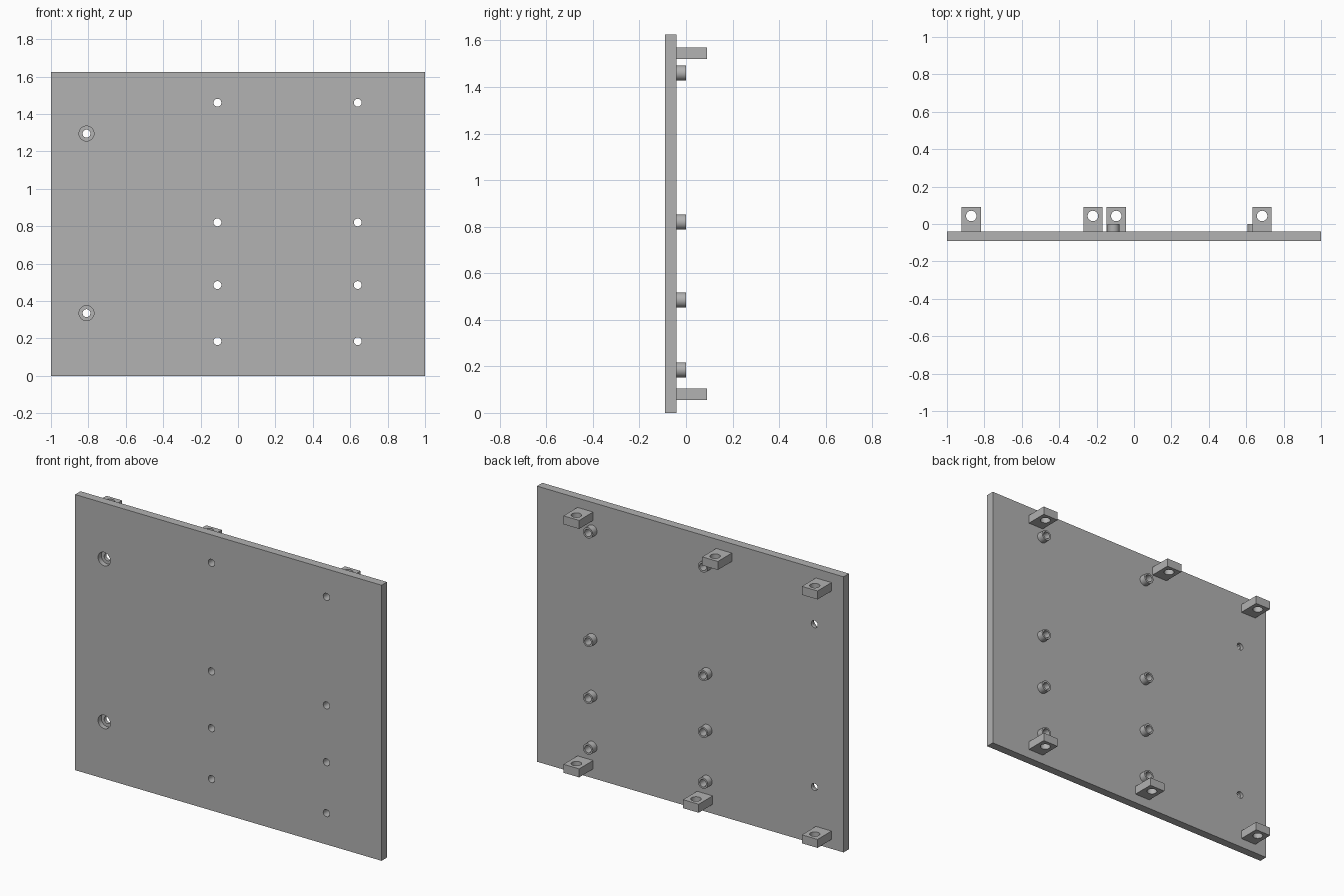
import bpy, bmesh
from math import pi, radians
from mathutils import Matrix, Vector

default = bpy.data.objects.get("Cube")
if default:
    bpy.data.objects.remove(default, do_unlink=True)

grey = bpy.data.materials.new("mid grey")
grey.use_nodes = True
colour = (0.445, 0.445, 0.445, 1)
grey.diffuse_color = colour
grey.node_tree.nodes["Principled BSDF"].inputs["Base Color"].default_value = colour

PLATE_FRONT, PLATE_BACK, HEIGHT = -0.09, -0.04, 1.625
TO_Y = Matrix.Rotation(pi / 2, 4, "X")


def make_object(name, bm):
    bmesh.ops.recalc_face_normals(bm, faces=bm.faces)
    mesh = bpy.data.meshes.new(name)
    bm.to_mesh(mesh)
    bm.free()
    mesh.materials.append(grey)
    obj = bpy.data.objects.new(name, mesh)
    bpy.context.collection.objects.link(obj)
    return obj


def box(name, low, high):
    low, high = Vector(low), Vector(high)
    bm = bmesh.new()
    place = Matrix.Translation((low + high) / 2) @ Matrix.Diagonal((*(high - low), 1))
    bmesh.ops.create_cube(bm, size=1, matrix=place)
    return make_object(name, bm)


def cylinders(name, centres, radius, depth, turn):
    bm = bmesh.new()
    for centre in centres:
        bmesh.ops.create_cone(bm, cap_ends=True, segments=32, radius1=radius,
                              radius2=radius, depth=depth,
                              matrix=Matrix.Translation(centre) @ turn)
    return make_object(name, bm)


def cut(obj, cutter):
    cutter.hide_render = True
    mod = obj.modifiers.new("holes", "BOOLEAN")
    mod.operation, mod.solver, mod.object = "DIFFERENCE", "EXACT", cutter
    select(obj)
    bpy.ops.object.modifier_apply(modifier=mod.name)
    bpy.data.objects.remove(cutter, do_unlink=True)


def select(obj):
    bpy.ops.object.select_all(action="DESELECT")
    obj.select_set(True)
    bpy.context.view_layer.objects.active = obj


def smooth(obj):
    select(obj)
    bpy.ops.object.shade_smooth_by_angle(angle=radians(30))


standoff_spots = [(x, z) for x in (-0.11, 0.64) for z in (0.185, 0.485, 0.82, 1.46)]
screw_spots = [(-0.81, z) for z in (0.335, 1.295)]

# Base plate with through holes and two counterbored screw holes
plate = box("base_plate", (-1, PLATE_FRONT, 0), (1, PLATE_BACK, HEIGHT))
cut(plate, cylinders("hole_cutter", [(x, -0.065, z) for x, z in standoff_spots + screw_spots],
                     0.021, 0.2, TO_Y))
cut(plate, cylinders("counterbore_cutter", [(x, PLATE_FRONT, z) for x, z in screw_spots],
                     0.04, 0.06, TO_Y))
smooth(plate)

# Hollow standoffs on the back of the plate
for i, (x, z) in enumerate(standoff_spots):
    standoff = cylinders(f"standoff_{i + 1}", [(x, PLATE_BACK / 2, z)], 0.032, -PLATE_BACK, TO_Y)
    cut(standoff, cylinders("bore_cutter", [(x, PLATE_BACK / 2, z)], 0.021, 0.2, TO_Y))
    smooth(standoff)

# Mounting tabs with vertical holes along the top and bottom edges
for row, low, middle in (("bottom", 0.055, -0.095), ("top", 1.52, -0.22)):
    for side, x in (("right", -0.87), ("middle", middle), ("left", 0.685)):
        tab = box(f"{row}_{side}_tab", (x - 0.051, PLATE_BACK, low), (x + 0.051, 0.09, low + 0.05))
        cut(tab, cylinders("tab_cutter", [(x, 0.043, low + 0.025)], 0.028, 0.2, Matrix()))
        smooth(tab)
